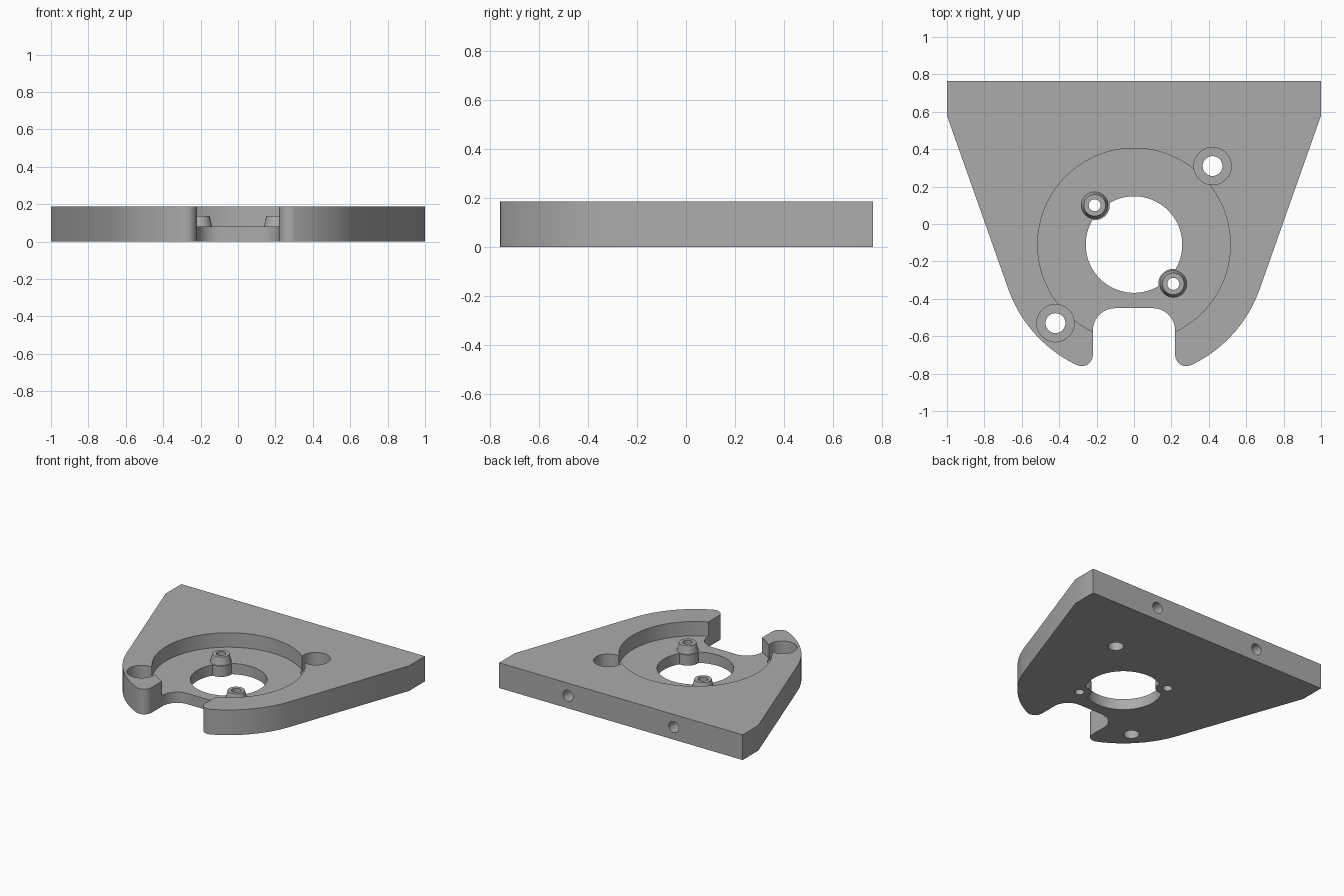
import bpy, bmesh
from math import sin, cos, pi, radians, sqrt, atan2
from mathutils import Matrix

if "Cube" in bpy.data.objects:
    bpy.data.objects.remove(bpy.data.objects["Cube"])

HEIGHT, FLOOR = 0.187, 0.08
CENTRE_Y, RIM = -0.11, 0.713
BORE_SPOTS = [(0.42, 0.31), (-0.42, -0.53)]
BOSS_SPOTS = [(-0.21, 0.10), (0.21, -0.32)]

grey = bpy.data.materials.new("plain grey")
grey.use_nodes = True
grey.diffuse_color = (0.41, 0.41, 0.41, 1)
grey.node_tree.nodes["Principled BSDF"].inputs["Base Color"].default_value = grey.diffuse_color


def add_object(name, bm):
    bmesh.ops.recalc_face_normals(bm, faces=bm.faces)
    mesh = bpy.data.meshes.new(name)
    bm.to_mesh(mesh)
    bm.free()
    mesh.materials.append(grey)
    obj = bpy.data.objects.new(name, mesh)
    bpy.context.collection.objects.link(obj)
    return obj


def cylinder(name, x, y, r, z0, z1, segments=64):
    bm = bmesh.new()
    bmesh.ops.create_cone(bm, cap_ends=True, segments=segments, radius1=r, radius2=r,
                          depth=z1 - z0, matrix=Matrix.Translation((x, y, (z0 + z1) / 2)))
    return add_object(name, bm)


def lathe(name, x, y, profile, segments=48):
    bm = bmesh.new()
    rings = [[bm.verts.new((x + r * cos(2 * pi * i / segments),
                            y + r * sin(2 * pi * i / segments), z))
              for i in range(segments)] for r, z in profile]
    for low, high in zip(rings, rings[1:]):
        for i in range(segments):
            j = (i + 1) % segments
            bm.faces.new((low[i], low[j], high[j], high[i]))
    bm.faces.new(rings[0])
    bm.faces.new(rings[-1])
    return add_object(name, bm)


def combine(target, tool, operation):
    mod = target.modifiers.new(tool.name, "BOOLEAN")
    mod.operation, mod.solver, mod.object = operation, "EXACT", tool
    bpy.context.view_layer.objects.active = target
    bpy.ops.object.modifier_apply(modifier=mod.name)
    bpy.data.objects.remove(tool)


def arc(cx, cy, r, start, end, steps):
    return [(cx + r * cos(start + (end - start) * i / steps),
             cy + r * sin(start + (end - start) * i / steps)) for i in range(steps + 1)]


# Plate outline: straight back, tapered sides, round front with a slot
tip = 0.06
tip_x = 0.22 + tip
tip_y = CENTRE_Y - sqrt((RIM - tip) ** 2 - tip_x ** 2)
tip_angle = atan2(tip_y - CENTRE_Y, tip_x)
half = [(1, 0.764), (1, 0.58)]
half += arc(0, CENTRE_Y, RIM, radians(-19.5), tip_angle, 24)
half += arc(tip_x, tip_y, tip, tip_angle, -pi, 12)[1:]
half += arc(0.10, -0.57, 0.12, 0, pi / 2, 12)
outline = half + [(-x, y) for x, y in reversed(half)]

bm = bmesh.new()
base = bm.faces.new([bm.verts.new((x, y, 0)) for x, y in outline])
top = bmesh.ops.extrude_face_region(bm, geom=[base])["geom"]
bmesh.ops.translate(bm, vec=(0, 0, HEIGHT),
                    verts=[v for v in top if isinstance(v, bmesh.types.BMVert)])
plate = add_object("mounting_plate", bm)

# Round pocket and centre opening
combine(plate, cylinder("pocket", 0, CENTRE_Y, 0.515, FLOOR, 0.3, 128), "DIFFERENCE")
combine(plate, cylinder("opening", 0, CENTRE_Y, 0.258, -0.1, 0.3, 96), "DIFFERENCE")

# Counterbored mounting holes
for x, y in BORE_SPOTS:
    combine(plate, cylinder("counterbore", x, y, 0.1, 0.07, 0.3), "DIFFERENCE")
    combine(plate, cylinder("bolt_hole", x, y, 0.053, -0.1, 0.3), "DIFFERENCE")

# Tapered bosses with through holes
for x, y in BOSS_SPOTS:
    boss = lathe("boss", x, y, [(0.08, 0), (0.08, FLOOR), (0.072, FLOOR), (0.058, 0.137)])
    combine(plate, boss, "UNION")
    combine(plate, cylinder("boss_hole", x, y, 0.032, -0.1, 0.3, 32), "DIFFERENCE")

# Blind holes in the back edge
for x in (-0.434, 0.434):
    hole = cylinder("edge_hole", 0, 0, 0.041, -0.3, 0.3, 32)
    hole.data.transform(Matrix.Translation((x, 0.764, HEIGHT / 2)) @ Matrix.Rotation(pi / 2, 4, "X"))
    combine(plate, hole, "DIFFERENCE")

bpy.ops.object.select_all(action="DESELECT")
plate.select_set(True)
bpy.context.view_layer.objects.active = plate
bpy.ops.object.shade_smooth_by_angle(angle=radians(30))
